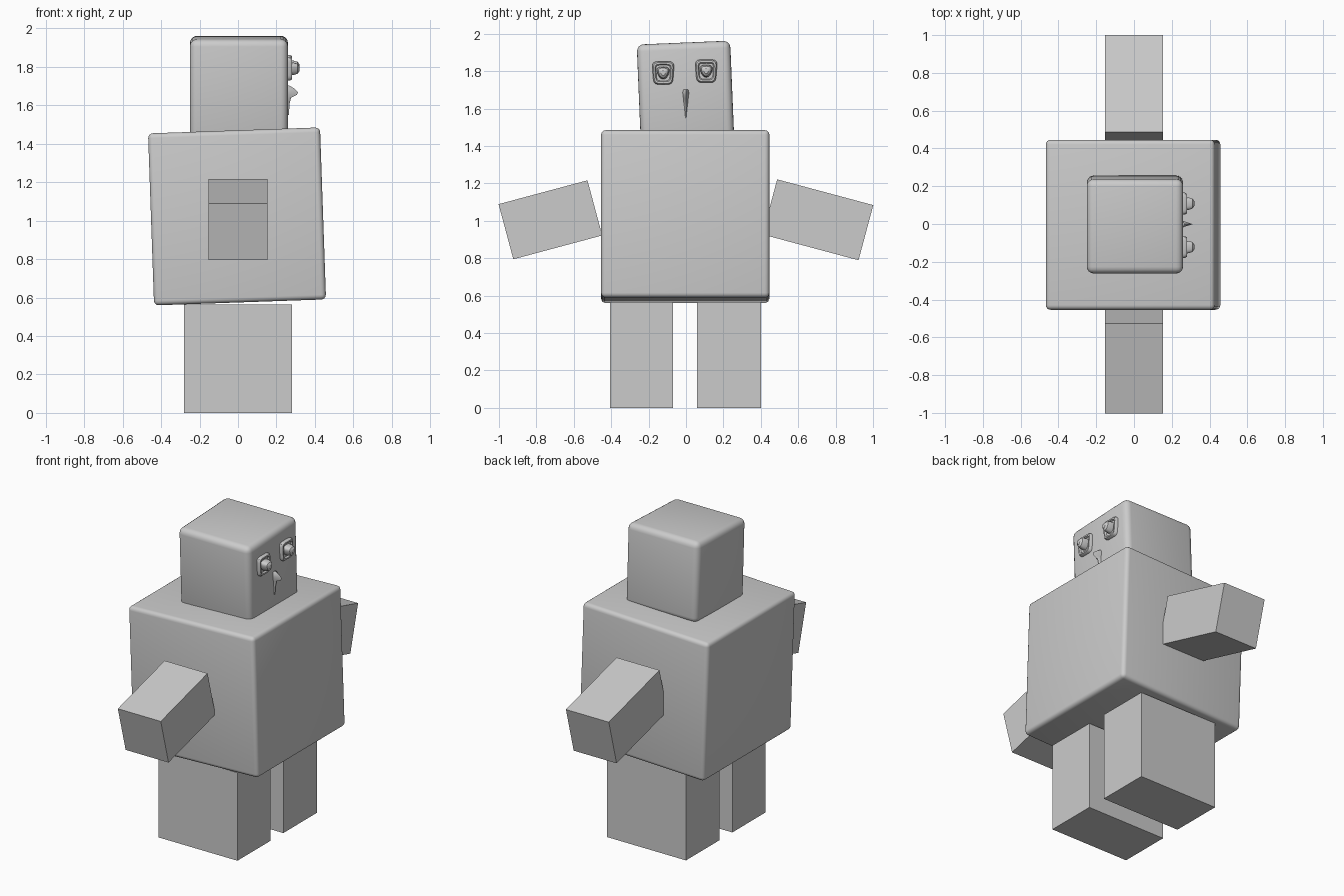
import bpy, bmesh
from math import radians, cos, sin, pi
from mathutils import Matrix, Vector

cube = bpy.data.objects.get("Cube")
if cube:
    bpy.data.objects.remove(cube, do_unlink=True)

grey = bpy.data.materials.new("plain_grey")
grey.use_nodes = True
GREY = (0.6, 0.6, 0.6, 1)
grey.diffuse_color = GREY
grey.node_tree.nodes["Principled BSDF"].inputs["Base Color"].default_value = GREY


def finish(name, bm, smooth=False):
    bmesh.ops.recalc_face_normals(bm, faces=bm.faces)
    mesh = bpy.data.meshes.new(name)
    bm.to_mesh(mesh)
    bm.free()
    mesh.materials.append(grey)
    ob = bpy.data.objects.new(name, mesh)
    bpy.context.collection.objects.link(ob)
    if smooth:
        bpy.ops.object.select_all(action='DESELECT')
        ob.select_set(True)
        bpy.context.view_layer.objects.active = ob
        bpy.ops.object.shade_smooth_by_angle(angle=radians(35))
    return ob


def box(name, centre, size, tilt=(0, 0), bevel=0):
    """Box tilted about x and y, with optional rounded edges."""
    bm = bmesh.new()
    bmesh.ops.create_cube(bm, size=1)
    bmesh.ops.scale(bm, vec=size, verts=bm.verts)
    if bevel:
        bmesh.ops.bevel(bm, geom=bm.edges[:], offset=bevel, segments=4,
                        profile=0.5, affect='EDGES')
    turn = Matrix.Rotation(radians(tilt[0]), 4, 'X') @ Matrix.Rotation(radians(tilt[1]), 4, 'Y')
    bmesh.ops.transform(bm, matrix=Matrix.Translation(centre) @ turn, verts=bm.verts)
    return finish(name, bm, bevel > 0)


def loft(name, rings, origin):
    """Closed skin through a list of point rings."""
    bm = bmesh.new()
    loops = [[bm.verts.new(Vector(p) + Vector(origin)) for p in r] for r in rings]
    n = len(loops[0])
    for a, b in zip(loops, loops[1:]):
        for i in range(n):
            bm.faces.new((a[i], a[(i + 1) % n], b[(i + 1) % n], b[i]))
    bm.faces.new(loops[0])
    bm.faces.new(loops[-1])
    return finish(name, bm, True)


def squircle(x, ry, rz, power, taper=0, n=28):
    """Rounded square ring facing +x, narrower below when tapered."""
    pts = []
    for i in range(n):
        c, s = cos(2 * pi * i / n), sin(2 * pi * i / n)
        y = abs(c) ** (2 / power) * (1 if c > 0 else -1)
        z = abs(s) ** (2 / power) * (1 if s > 0 else -1)
        pts.append((x, y * ry * (1 + taper * z), z * rz))
    return pts


# Body and head, each leaning slightly
box("torso", (-0.005, -0.004, 1.022), (0.895, 0.9, 0.895), (0, -2), 0.025)
box("head", (0.005, -0.003, 1.695), (0.51, 0.5, 0.515), (2.4, 0), 0.037)

# Arms slope down and outward
box("right_arm", (0, -0.725, 1.005), (0.305, 0.492, 0.305), (15, 0))
box("left_arm", (0, 0.705, 1.005), (0.305, 0.532, 0.305), (-15, 0))

# Legs
box("right_leg", (0, -0.238, 0.282), (0.56, 0.335, 0.565))
box("left_leg", (0, 0.23, 0.282), (0.56, 0.34, 0.565))

# Eyes: raised rim with a shallow socket, and a protruding pupil
for side, y, z in (("right", -0.122, 1.79), ("left", 0.108, 1.8)):
    rim = [(-0.02, 0.056, 0.062), (0.01, 0.056, 0.062), (0.02, 0.05, 0.056),
           (0.02, 0.042, 0.047), (0.01, 0.037, 0.042)]
    loft(side + "_eye_rim", [squircle(x, ry, rz, 5, 0.08) for x, ry, rz in rim],
         (0.26, y, z))
    pupil = [(0, 0.032, 0.034), (0.03, 0.03, 0.032), (0.05, 0.024, 0.026),
             (0.059, 0.012, 0.014)]
    loft(side + "_pupil", [squircle(x, ry, rz, 2.5, 0.35) for x, ry, rz in pupil],
         (0.26, y, z))

# Beak-like nose: slices from pointed foot to top, as (z, reach, half width)
slices = [(-0.09, 0.004, 0.002), (-0.03, 0.009, 0.008), (0, 0.016, 0.012),
          (0.014, 0.046, 0.013), (0.028, 0.052, 0.015), (0.045, 0.036, 0.017),
          (0.062, 0.008, 0.012)]
loft("nose", [[(-0.01, -w, z), (0, -w, z), (reach, 0, z), (0, w, z), (-0.01, w, z)]
              for z, reach, w in slices], (0.26, -0.001, 1.64))
